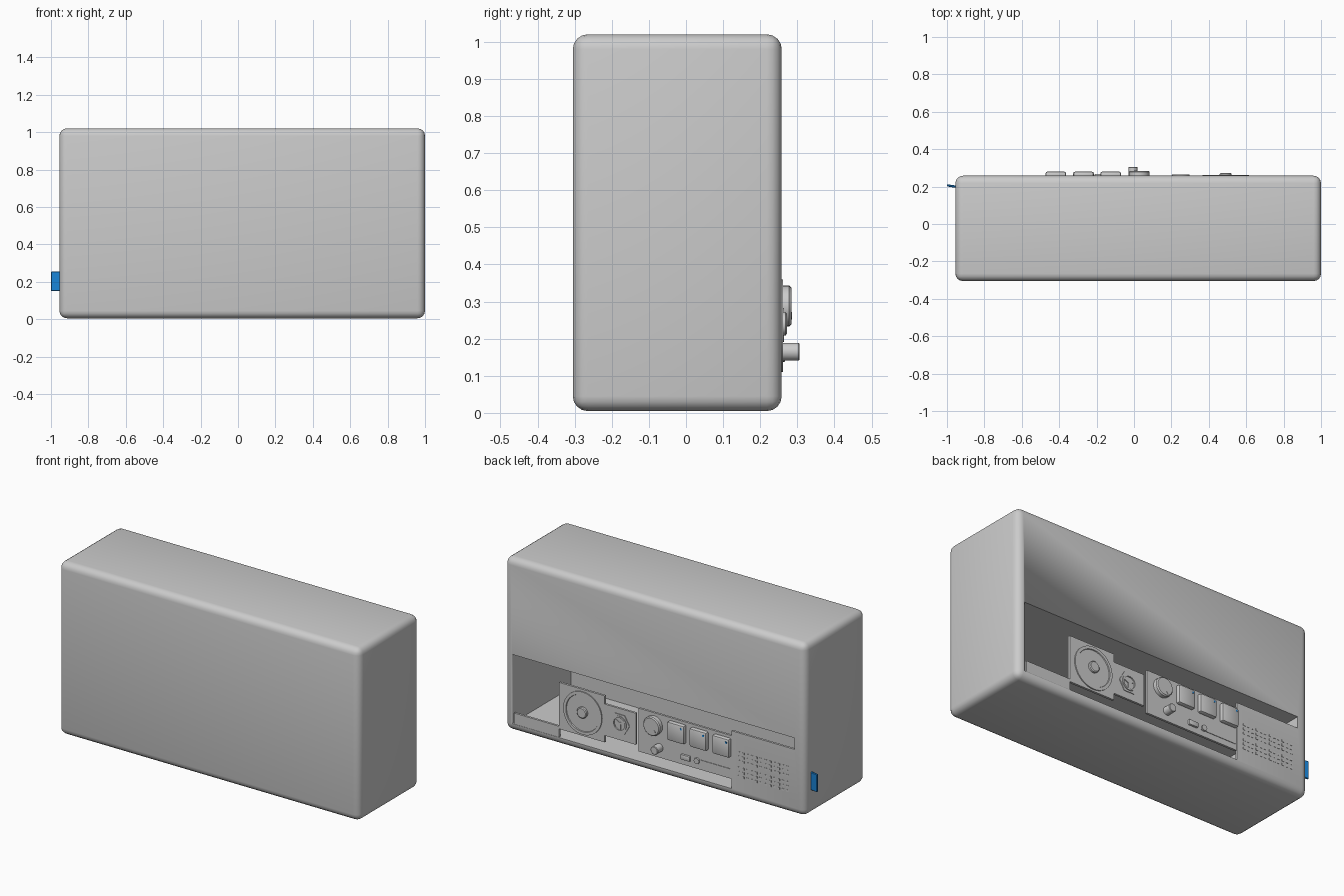
import bpy, bmesh, math
from mathutils import Matrix

if "Cube" in bpy.data.objects:
    bpy.data.objects.remove(bpy.data.objects["Cube"])


def material(name, rgb):
    m = bpy.data.materials.new(name)
    m.diffuse_color = (*rgb, 1)
    m.use_nodes = True
    m.node_tree.nodes["Principled BSDF"].inputs["Base Color"].default_value = m.diffuse_color
    return m


GREY = material("light_grey", (0.60, 0.60, 0.60))
BLUE = material("bright_blue", (0.01, 0.23, 0.68))
BACK = 0.258  # y of the rear wall


def finish(name, bm, mat, bevel=0.0, segments=2):
    bmesh.ops.recalc_face_normals(bm, faces=bm.faces)
    mesh = bpy.data.meshes.new(name)
    bm.to_mesh(mesh)
    bm.free()
    ob = bpy.data.objects.new(name, mesh)
    bpy.context.collection.objects.link(ob)
    mesh.materials.append(mat)
    bpy.context.view_layer.objects.active = ob
    ob.select_set(True)
    if bevel:
        mod = ob.modifiers.new("round", 'BEVEL')
        mod.width, mod.segments = bevel, segments
        bpy.ops.object.modifier_apply(modifier=mod.name)
    bpy.ops.object.shade_smooth_by_angle(angle=math.radians(35))
    ob.select_set(False)
    return ob


def prism(name, outline, y0, y1, mat=GREY, bevel=0.0, segments=2):
    """Extrude an (x, z) outline from y0 to y1."""
    bm = bmesh.new()
    face = bm.faces.new([bm.verts.new((x, y0, z)) for x, z in outline])
    new = bmesh.ops.extrude_face_region(bm, geom=[face])["geom"]
    verts = [v for v in new if isinstance(v, bmesh.types.BMVert)]
    bmesh.ops.translate(bm, verts=verts, vec=(0, y1 - y0, 0))
    return finish(name, bm, mat, bevel, segments)


def rect(x0, x1, z0, z1):
    return [(x0, z0), (x1, z0), (x1, z1), (x0, z1)]


def lathe(name, x, z, profile, sides=32, mat=GREY):
    """Spin a (radius, y) profile around an axis along y; last point is on the axis."""
    bm = bmesh.new()
    rings = []
    for r, y in profile:
        if r == 0:
            rings.append([bm.verts.new((x, y, z))] * sides)
        else:
            rings.append([bm.verts.new((x + r * math.cos(math.tau * i / sides), y,
                                        z + r * math.sin(math.tau * i / sides)))
                          for i in range(sides)])
    for a, b in zip(rings, rings[1:]):
        for i in range(sides):
            j = (i + 1) % sides
            quad = [a[i], a[j], b[j], b[i]]
            bm.faces.new(list(dict.fromkeys(quad)))
    return finish(name, bm, mat)


# Rounded case
case = prism("case", rect(-0.955, 1.0, 0.005, 1.02), -0.305, BACK, bevel=0.04, segments=4)

# Hollow bay and its L-shaped rear opening
bay = prism("bay_cutter", rect(-0.885, 0.952, 0.05, 0.457), -0.29, 0.245)
opening = prism("opening_cutter", [(-0.476, 0.05), (0.952, 0.05), (0.952, 0.457),
                                   (-0.885, 0.457), (-0.885, 0.39), (-0.476, 0.39)], 0.2, 0.3)
bpy.context.view_layer.objects.active = case
for cutter in (bay, opening):
    mod = case.modifiers.new("cut", 'BOOLEAN')
    mod.operation, mod.object, mod.solver = 'DIFFERENCE', cutter, 'EXACT'
    bpy.ops.object.modifier_apply(modifier=mod.name)
    bpy.data.objects.remove(cutter)

# Plates standing in the opening
P0, P1 = 0.243, 0.256
prism("lower_lip", rect(0.647, 0.938, 0.05, 0.115), P0, P1)
prism("dial_plate", [(0.147, 0.14), (0.349, 0.14), (0.349, 0.10), (0.647, 0.10),
                     (0.647, 0.373), (0.349, 0.373), (0.349, 0.325), (0.147, 0.325)], P0, P1)
prism("control_plate", rect(-0.476, 0.128, 0.106, 0.36), P0, P1)

# Large dial with a raised rim, groove and central hub
lathe("dial_ring", 0.49, 0.235, [(0.125, P1 - 0.005), (0.125, 0.262), (0.108, 0.262),
                                 (0.106, 0.257), (0, 0.257)], 48)
lathe("dial_hub", 0.49, 0.24, [(0.032, P1 - 0.004), (0.032, 0.268), (0.027, 0.272), (0, 0.272)])

# Hexagonal socket with a round mouth and cross piece
lathe("socket_nut", 0.25, 0.237, [(0.064, P1 - 0.004), (0.064, 0.260), (0.04, 0.260),
                                  (0.04, 0.2565), (0, 0.2565)], 6)
lathe("socket_rim", 0.25, 0.237, [(0.046, P1), (0.046, 0.264), (0.036, 0.264),
                                  (0.036, 0.257), (0, 0.257)], 24)
for k in range(3):
    a = math.radians(30 + 120 * k)
    c, s = math.cos(a), math.sin(a)
    arm = [(0, -0.006), (0.034, -0.006), (0.034, 0.006), (0, 0.006)]
    prism("socket_arm", [(0.25 + u * c - v * s, 0.237 + u * s + v * c) for u, v in arm],
          P1, 0.261)

# Round knob with pointer dot, and the short stem below it
lathe("knob", 0.028, 0.288, [(0.055, P1 - 0.004), (0.055, 0.278), (0.049, 0.284), (0, 0.284)])
lathe("knob_dot", 0.01, 0.262, [(0.01, 0.283), (0.01, 0.286), (0, 0.286)], 16)
lathe("stem", -0.006, 0.165, [(0.024, P1 - 0.004), (0.024, 0.303), (0.021, 0.306), (0, 0.306)], 24)

# Three square buttons with small lamps
for x in (-0.125, -0.270, -0.418):
    prism("button", rect(x - 0.055, x + 0.055, 0.234, 0.343), P1 - 0.012, 0.280, bevel=0.010)
    prism("button_lamp", rect(x - 0.043, x - 0.033, 0.318, 0.328), 0.279, 0.282, BLUE)

# Small switch and slider track
prism("switch", rect(-0.21, -0.15, 0.138, 0.168), P1 - 0.004, 0.268, bevel=0.004)
prism("slider_track", rect(-0.466, -0.235, 0.140, 0.164), P1 - 0.004, 0.259)
lathe("slider_handle", -0.253, 0.154, [(0.017, P1), (0.017, 0.266), (0, 0.266)], 16)

# Perforated vent blocks on the rear wall
bm = bmesh.new()
for bx in (-0.525, -0.70):
    for bz in (0.275, 0.185):
        for i in range(6):
            for j in range(3):
                place = Matrix.Translation((bx - 0.028 * i, BACK, bz - 0.025 * j))
                bmesh.ops.create_cube(bm, size=1, matrix=place @ Matrix.Diagonal(
                    (0.014, 0.004, 0.012, 1)))
finish("vent_dots", bm, GREY)

# Slanted blue tab on the side
bm = bmesh.new()
bmesh.ops.create_cube(bm, size=1, matrix=Matrix.Translation((-0.969, 0.202, 0.2025))
                      @ Matrix.Rotation(math.radians(-9), 4, 'Z')
                      @ Matrix.Diagonal((0.061, 0.012, 0.105, 1)))
finish("side_tab", bm, BLUE, bevel=0.003, segments=1)
